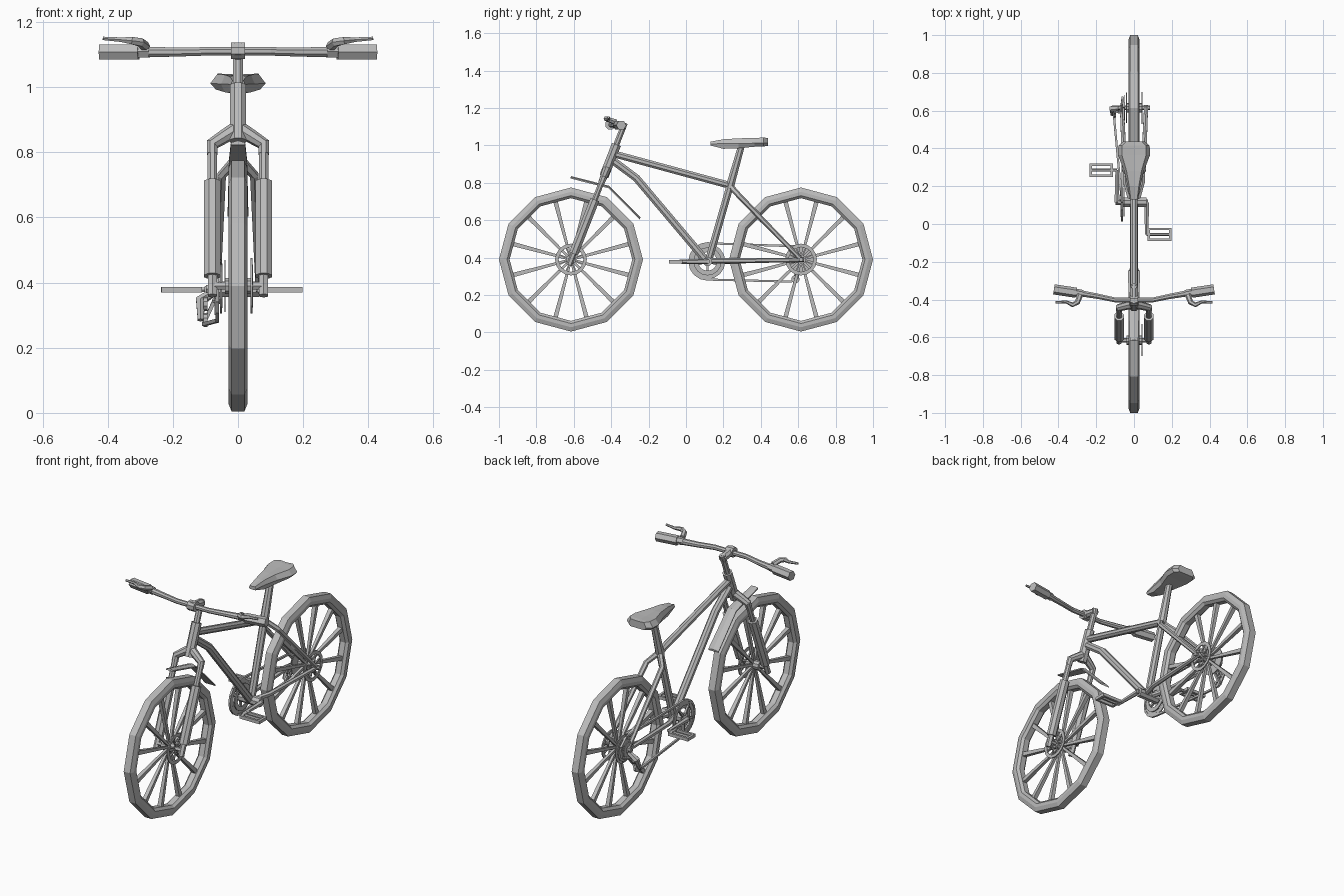
import bpy, bmesh, math
from mathutils import Vector, Matrix

if "Cube" in bpy.data.objects:
    bpy.data.objects.remove(bpy.data.objects["Cube"], do_unlink=True)

grey = bpy.data.materials.new("plain_grey")
grey.use_nodes = True
GREY = (0.5, 0.5, 0.5, 1)
grey.diffuse_color = GREY
grey.node_tree.nodes["Principled BSDF"].inputs["Base Color"].default_value = GREY


def finish(name, bm):
    bmesh.ops.recalc_face_normals(bm, faces=bm.faces)
    mesh = bpy.data.meshes.new(name)
    bm.to_mesh(mesh)
    bm.free()
    mesh.materials.append(grey)
    ob = bpy.data.objects.new(name, mesh)
    bpy.context.collection.objects.link(ob)
    return ob


def skin(bm, rings, closed=False):
    """Bridge equal rings of points; cap the ends unless closed."""
    vs = [[bm.verts.new(p) for p in ring] for ring in rings]
    n = len(vs[0])
    for i in range(len(vs) if closed else len(vs) - 1):
        a, b = vs[i], vs[(i + 1) % len(vs)]
        for j in range(n):
            k = (j + 1) % n
            bm.faces.new((a[j], a[k], b[k], b[j]))
    if not closed:
        bm.faces.new(vs[0])
        bm.faces.new(vs[-1])


def add_tube(bm, pts, radii, sides=8):
    pts = [Vector(p) for p in pts]
    if not isinstance(radii, (list, tuple)):
        radii = [radii] * len(pts)
    overall = (pts[-1] - pts[0]).normalized()
    up = Vector((1, 0, 0)) if abs(overall.x) < 0.8 else Vector((0, 0, 1))
    rings = []
    for i, p in enumerate(pts):
        d = (pts[min(i + 1, len(pts) - 1)] - pts[max(i - 1, 0)]).normalized()
        u = (up - d * up.dot(d)).normalized()
        v = d.cross(u)
        angles = [math.tau * (j + 0.5) / sides for j in range(sides)]
        rings.append([p + (u * math.cos(a) + v * math.sin(a)) * radii[i] for a in angles])
    skin(bm, rings)


def tube(name, pts, radii, sides=8):
    bm = bmesh.new()
    add_tube(bm, pts, radii, sides)
    return finish(name, bm)


def add_lathe(bm, profile, y, z, segs):
    """Spin a closed (radius, x) profile round the x axis at y, z."""
    rings = []
    for i in range(segs):
        a = math.tau * i / segs
        rings.append([(x, y + r * math.sin(a), z + r * math.cos(a)) for r, x in profile])
    skin(bm, rings, closed=True)


def add_ring(bm, x, y, z, r_out, r_in, half, segs=16):
    add_lathe(bm, [(r_out, x - half), (r_out, x + half), (r_in, x + half), (r_in, x - half)], y, z, segs)


def add_box(bm, centre, size):
    m = Matrix.Translation(centre) @ Matrix.Diagonal((*size, 1))
    bmesh.ops.create_cube(bm, size=1, matrix=m)


def mirror(pts, s):
    return [(x * s, y, z) for x, y, z in pts]


def add_arms(bm, x, y, z, r_in, r_out, count, r):
    for i in range(count):
        a = math.tau * (i + 0.5) / count
        s, c = math.sin(a), math.cos(a)
        add_tube(bm, [(x, y + r_in * s, z + r_in * c), (x, y + r_out * s, z + r_out * c)], r, 4)


# Wheels: twelve-sided tyres, tapered spokes, hubs and brake discs
AXLE = 0.39
for label, wy in (("front", -0.615), ("rear", 0.615)):
    bm = bmesh.new()
    half = [(0.385, 0.02), (0.362, 0.029), (0.342, 0.029), (0.328, 0.016)]
    add_lathe(bm, half + [(r, -x) for r, x in reversed(half)], wy, AXLE, 12)
    finish(label + "_tyre", bm)
    bm = bmesh.new()
    add_arms(bm, 0, wy, AXLE, 0.02, 0.33, 12, [0.009, 0.017])
    finish(label + "_spokes", bm)
    tube(label + "_hub", [(-0.04, wy, AXLE), (0.04, wy, AXLE)], 0.026, 10)
    tube(label + "_axle", [(-0.085, wy, AXLE), (0.085, wy, AXLE)], 0.012, 6)
    bm = bmesh.new()
    add_ring(bm, 0.042, wy, AXLE, 0.085, 0.066, 0.003)
    add_arms(bm, 0.042, wy, AXLE, 0.02, 0.07, 8, 0.005)
    finish(label + "_brake_disc", bm)

# Rear sprockets
bm = bmesh.new()
for i in range(4):
    add_ring(bm, -0.04 - 0.009 * i, 0.615, AXLE, 0.08 - 0.012 * i, 0.02, 0.002)
finish("rear_sprockets", bm)


# Fork: slanted along the steering axis
def steer(x, z):
    return (x, -0.617 + (z - 0.38) * 0.392, z)


for side, s in (("left", 1), ("right", -1)):
    x = 0.079 * s
    tube(side + "_fork_lower", [steer(x, 0.42), steer(x, 0.71)], 0.027)
    tube(side + "_fork_stanchion", [steer(x, 0.70), steer(x, 0.82)], 0.016)
    tube(side + "_fork_dropout", [steer(x, 0.36), steer(x, 0.43)], 0.016, 6)
    tube(side + "_fork_crown", [steer(x, 0.795), steer(x, 0.825), steer(0.04 * s, 0.85), steer(0, 0.875)],
         [0.018, 0.02, 0.022, 0.024])

# Head tube, steerer and stem
tube("head_tube", [steer(0, 0.835), steer(0, 1.005)], 0.027)
tube("steerer", [steer(0, 1.0), steer(0, 1.12)], 0.017)
tube("stem", [(0, -0.325, 1.10), (0, -0.425, 1.118)], 0.022)
tube("stem_clamp", [(-0.022, -0.405, 1.112), (0.022, -0.405, 1.112)], 0.028)

# Front mudguard: a bent thin plate
bm = bmesh.new()
rings = []
for y, z, w in ((-0.617, 0.83, 0.022), (-0.413, 0.778, 0.028), (-0.247, 0.61, 0.032)):
    rings.append([(-w, y, z), (0, y + 0.003, z + 0.006), (w, y, z), (w, y, z - 0.007), (-w, y, z - 0.007)])
skin(bm, rings)
finish("front_mudguard", bm)

# Handlebar, grips and brake levers
bar = [(0.1, -0.402, 1.11), (0.19, -0.383, 1.108), (0.3, -0.364, 1.108)]
tube("handlebar", mirror(bar[::-1], -1) + bar, [0.018, 0.015, 0.014, 0.014, 0.015, 0.018])
for side, s in (("left", 1), ("right", -1)):
    tube(side + "_grip", mirror([(0.305, -0.364, 1.108), (0.424, -0.346, 1.108)], s), 0.027, 6)
    tube(side + "_grip_collar", mirror([(0.272, -0.37, 1.11), (0.31, -0.363, 1.11)], s), 0.021, 6)
    lever = [(0.285, -0.375, 1.125), (0.3, -0.415, 1.138), (0.325, -0.428, 1.143),
             (0.36, -0.412, 1.146), (0.415, -0.415, 1.15)]
    tube(side + "_brake_lever", mirror(lever, s), [0.016, 0.014, 0.013, 0.008, 0.006], 6)

# Frame tubes
tube("top_tube", [(0, -0.375, 0.952), (0, 0.24, 0.785)], 0.02)
tube("down_tube", [(0, -0.385, 0.915), (0, -0.265, 0.825), (0, 0.115, 0.375)], 0.022)
tube("seat_tube", [(0, 0.118, 0.375), (0, 0.24, 0.80)], 0.021)
tube("seat_post", [(0, 0.232, 0.77), (0, 0.297, 1.0)], [0.024, 0.019])
tube("bottom_bracket", [(-0.065, 0.115, 0.38), (0.065, 0.115, 0.38)], 0.026)
for side, s in (("left", 1), ("right", -1)):
    tube(side + "_seat_stay", mirror([(0, 0.235, 0.785), (0.05, 0.285, 0.73), (0.064, 0.615, 0.39)], s),
         [0.016, 0.015, 0.012], 6)
    tube(side + "_chain_stay", mirror([(0.015, 0.115, 0.383), (0.045, 0.22, 0.383), (0.064, 0.63, 0.388)], s),
         [0.015, 0.014, 0.012], 6)

# Saddle: cross-sections (y, half width, bottom, shoulder, top) from nose to tail
bm = bmesh.new()
rings = []
for y, w, lo, mid, hi in ((0.13, 0.022, 1.0, 1.008, 1.02), (0.2, 0.034, 0.982, 1.01, 1.033),
                          (0.28, 0.052, 0.985, 1.01, 1.038), (0.365, 0.085, 0.993, 1.012, 1.04),
                          (0.415, 0.083, 0.995, 1.012, 1.042), (0.438, 0.055, 0.997, 1.012, 1.04)):
    rings.append([(-w * 0.8, y, lo), (-w, y, mid), (-w * 0.75, y, hi), (0, y, hi - 0.003),
                  (w * 0.75, y, hi), (w, y, mid), (w * 0.8, y, lo)])
skin(bm, rings)
finish("saddle", bm)

# Chainrings
bm = bmesh.new()
for x, r in ((-0.064, 0.095), (-0.052, 0.075)):
    add_ring(bm, x, 0.115, 0.38, r, r - 0.025, 0.003)
add_arms(bm, -0.066, 0.115, 0.38, 0.015, 0.08, 5, 0.008)
finish("chainrings", bm)

# Cranks and open-frame pedals
for side, s, x, y in (("left", 1, 0.067, -0.055), ("right", -1, -0.09, 0.285)):
    tube(side + "_crank", [(x, 0.115, 0.38), (x, y, 0.378)], [0.015, 0.01], 6)
    tube(side + "_crank_axle", [(0, 0.115, 0.38), (x + 0.008 * s, 0.115, 0.38)], 0.014, 6)
    bm = bmesh.new()
    mid = 0.135 if s > 0 else -0.173
    add_tube(bm, [(x, y, 0.378), (mid + 0.06 * s, y, 0.378)], 0.008, 6)
    for e in (-1, 1):
        add_box(bm, (mid, y + 0.029 * e, 0.378), (0.125, 0.012, 0.018))
        add_box(bm, (mid + 0.056 * e, y, 0.378), (0.014, 0.058, 0.017))
    finish(side + "_pedal", bm)

# Chain: upper run, lower run to the derailleur, wraps at both ends
bm = bmesh.new()
wrap = [(-0.064, 0.115 - 0.097 * math.sin(a), 0.38 + 0.097 * math.cos(a))
        for a in [math.pi * i / 8 for i in range(9)]]
path = [(-0.055, 0.615, 0.46)] + wrap + [(-0.105, 0.56, 0.272), (-0.1, 0.6, 0.285), (-0.075, 0.59, 0.34),
                                        (-0.06, 0.66, 0.36), (-0.06, 0.67, 0.42), (-0.055, 0.615, 0.46)]
for a, b in zip(path, path[1:]):
    add_tube(bm, [a, b], 0.008, 4)
finish("chain", bm)

# Rear derailleur
bm = bmesh.new()
add_tube(bm, [(-0.07, 0.615, 0.375), (-0.115, 0.61, 0.345), (-0.115, 0.58, 0.285)], [0.014, 0.018, 0.01], 6)
for y, z in ((0.585, 0.285), (0.6, 0.335)):
    add_ring(bm, -0.1, y, z, 0.022, 0.008, 0.006, 10)
finish("derailleur", bm)
